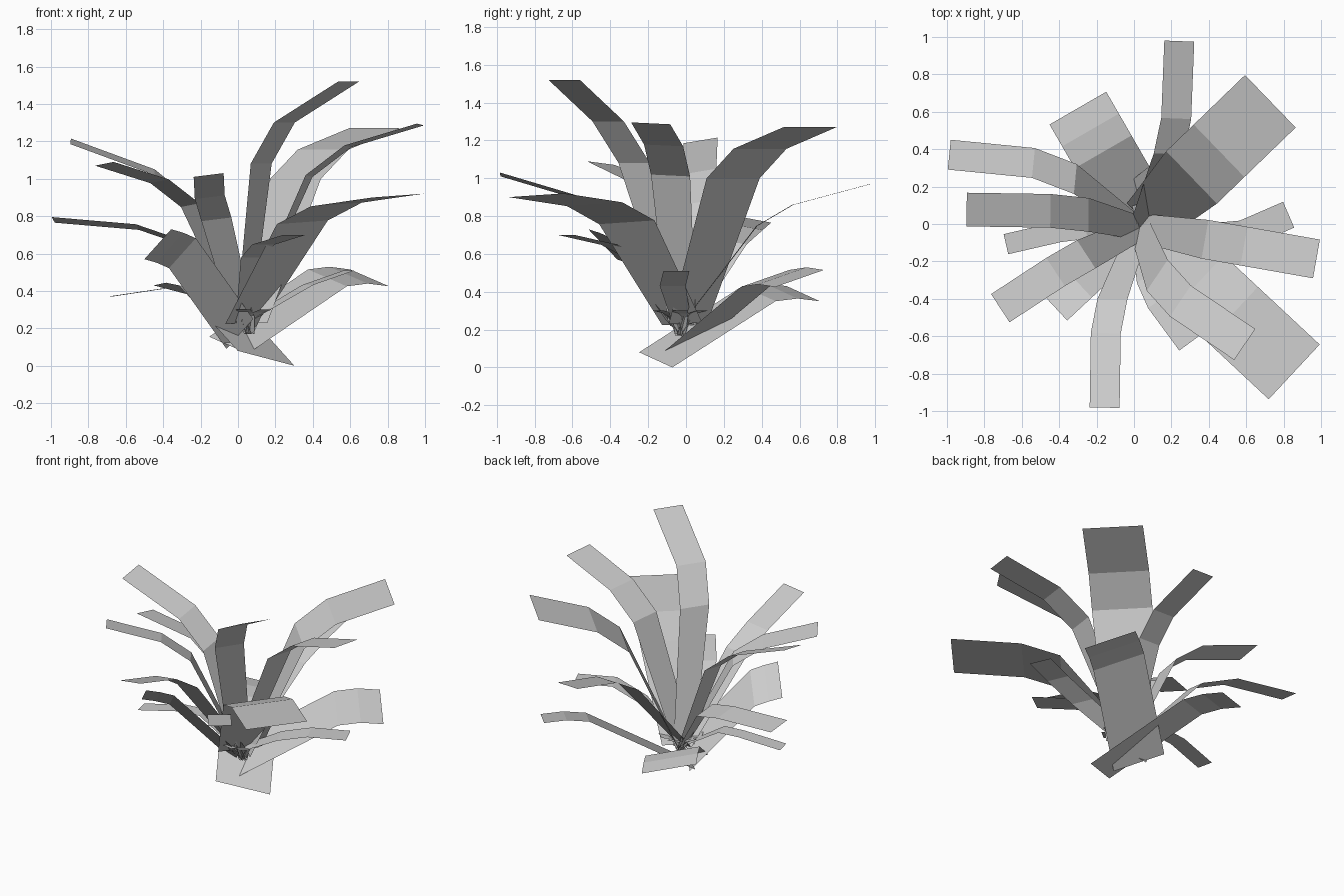
import bpy, math
from mathutils import Vector

cube = bpy.data.objects.get("Cube")
if cube:
    bpy.data.objects.remove(cube, do_unlink=True)

grey = bpy.data.materials.new("leaf grey")
grey.use_nodes = True
shade = (0.6, 0.6, 0.6, 1)
grey.diffuse_color = shade
grey.node_tree.nodes["Principled BSDF"].inputs["Base Color"].default_value = shade

# Where a leaf bends: (share of its reach, share of its rise)
STEEP = (0.3, 0.66), (0.52, 0.83)
ARCHED = (0.37, 0.74), (0.59, 0.89)
LOOSE = (0.41, 0.7), (0.6, 0.85)
SPREAD = (0.38, 0.79), (0.6, 0.93)
LEVEL = (0.42, 0.72), (0.7, 1)
DROOPING = (0.4, 1.3), (0.6, 1.3)
STRAIGHT = (0.7, 1), (0.85, 1.04)
STIFF = (0.7, 0.9), (0.85, 0.96)

CROWN = Vector((0.03, -0.02, 0.23))


def leaf(name, bends, angle, reach, height, width, curl=0, roll=0, root=CROWN, foot=0.72):
    """Bent flat strip from the root to a tip; curl shifts the bends sideways, roll tilts it."""
    turn = math.radians(angle)
    forward = Vector((math.cos(turn), math.sin(turn), 0))
    sideways = Vector((-forward.y, forward.x, 0))
    rise = Vector((0, 0, height - root.z))
    path = [root]
    path += [root + forward * reach * along + rise * lift + sideways * curl for along, lift in bends]
    path.append(root + forward * reach + rise)

    # The outer end is square to its own last stretch
    last = path[-1] - path[-2]
    across = Vector((-last.y, last.x, 0)).normalized() * width
    across.z = roll

    verts, faces = [], []
    for point in path:
        half = across / 2 * (foot if point is root else 1)
        first = len(verts)
        verts += [point - half, point + half]
        if first:
            faces.append((first - 2, first - 1, first + 1, first))
    mesh = bpy.data.meshes.new(name)
    mesh.from_pydata(verts, [], faces)
    mesh.materials.append(grey)
    obj = bpy.data.objects.new(name, mesh)
    bpy.context.collection.objects.link(obj)


# Tall upper leaves
leaf("tallest_leaf", STEEP, angle=-48, reach=0.84, height=1.52, width=0.2, curl=-0.1)
leaf("broad_back_leaf", ARCHED, angle=44, reach=0.93, height=1.27, width=0.39,
     root=Vector((0.06, 0.01, 0.23)))
leaf("left_leaf", ARCHED, angle=-10, reach=0.96, height=1.29, width=0.21, roll=-0.01)
leaf("right_leaf", STEEP, angle=174, reach=0.93, height=1.2, width=0.18, curl=-0.04, roll=-0.03)
leaf("right_front_leaf", ARCHED, angle=210, reach=0.86, height=1.08, width=0.18, curl=-0.02,
     roll=0.02)

# Middle leaves
leaf("front_leaf", LOOSE, angle=-101, reach=0.98, height=1.02, width=0.16, curl=-0.07, roll=0.02)
leaf("back_leaf", LOOSE, angle=78, reach=1.02, height=0.97, width=0.16, curl=-0.07)
leaf("broad_front_leaf", SPREAD, angle=-43, reach=1.13, height=0.91, width=0.4, roll=0.02)
leaf("right_back_leaf", SPREAD, angle=159, reach=1.09, height=0.78, width=0.16, curl=-0.12,
     roll=0.03)
leaf("short_front_leaf", ARCHED, angle=-66, reach=0.67, height=0.7, width=0.15, curl=-0.06)
leaf("short_right_leaf", STIFF, angle=223, reach=0.6, height=0.65, width=0.21, roll=0.16,
     root=Vector((0.01, -0.03, 0.17)), foot=1)

# Low leaves
leaf("low_left_leaf", LEVEL, angle=5, reach=0.8, height=0.51, width=0.15, curl=-0.08)
leaf("low_right_leaf", DROOPING, angle=187, reach=0.72, height=0.37, width=0.11, curl=-0.03)
leaf("low_broad_leaf", STRAIGHT, angle=120, reach=0.9, height=0.39, width=0.35, roll=0.08,
     root=Vector((0.15, -0.16, 0.04)), foot=1)
leaf("low_back_leaf", STRAIGHT, angle=39, reach=0.97, height=0.47, width=0.33, roll=0.09,
     root=Vector((-0.05, -0.01, 0.11)), foot=1)

# Small shoots around the crown
for i in range(7):
    leaf(f"shoot_{i + 1}", ARCHED, angle=i * 360 / 7, reach=0.14, height=0.3, width=0.08,
         root=Vector((0.06, -0.03, 0.17)))
